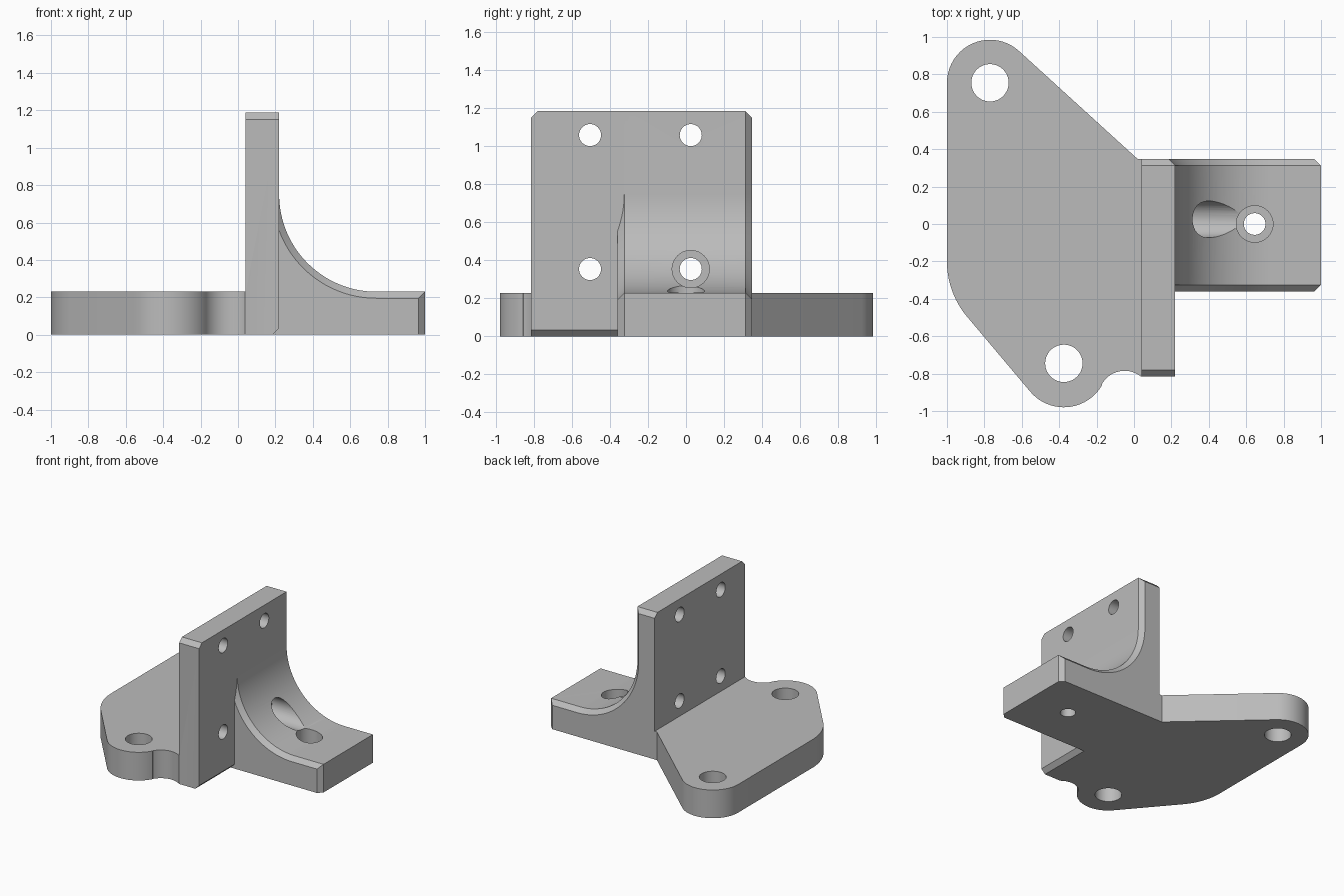
import bpy, bmesh
from math import cos, sin, radians, pi
from mathutils import Vector, Matrix

cube = bpy.data.objects.get("Cube")
if cube:
    bpy.data.objects.remove(cube, do_unlink=True)

grey = bpy.data.materials.new("plain grey")
grey.use_nodes = True
grey.diffuse_color = (0.5, 0.5, 0.5, 1)
grey.node_tree.nodes["Principled BSDF"].inputs["Base Color"].default_value = (0.5, 0.5, 0.5, 1)

BASE_H, WALL_H, CH = 0.23, 1.187, 0.035     # base height, wall height, chamfer
BACK, FACE = 0.04, 0.22                     # wall faces in x


def arc(cx, cy, r, start, end, n=20):
    steps = [radians(start + (end - start) * i / n) for i in range(n + 1)]
    return [(cx + r * cos(a), cy + r * sin(a)) for a in steps]


def finish(bm, name):
    bmesh.ops.recalc_face_normals(bm, faces=bm.faces)
    mesh = bpy.data.meshes.new(name)
    bm.to_mesh(mesh)
    bm.free()
    mesh.materials.append(grey)
    obj = bpy.data.objects.new(name, mesh)
    bpy.context.collection.objects.link(obj)
    return obj


def loft(name, sections):
    """Solid through rings of 3D points with equal counts."""
    bm = bmesh.new()
    rings = [[bm.verts.new(p) for p in s] for s in sections]
    for a, b in zip(rings, rings[1:]):
        for i in range(len(a)):
            j = (i + 1) % len(a)
            bm.faces.new((a[i], a[j], b[j], b[i]))
    bm.faces.new(rings[0])
    bm.faces.new(rings[-1])
    return finish(bm, name)


def at_y(profile, y):
    return [(x, y, z) for x, z in profile]


def combine(target, tool, operation):
    mod = target.modifiers.new(tool.name, 'BOOLEAN')
    mod.operation, mod.solver, mod.object = operation, 'EXACT', tool
    bpy.context.view_layer.objects.active = target
    bpy.ops.object.modifier_apply(modifier=mod.name)
    bpy.data.objects.remove(tool, do_unlink=True)


def drill(target, start, end, radius):
    a, b = Vector(start), Vector(end)
    bm = bmesh.new()
    turn = (b - a).to_track_quat('Z', 'Y').to_matrix().to_4x4()
    bmesh.ops.create_cone(bm, cap_ends=True, segments=40, radius1=radius, radius2=radius,
                          depth=(b - a).length, matrix=Matrix.Translation((a + b) / 2) @ turn)
    cutter = finish(bm, "drill")
    cutter.hide_render = True
    combine(target, cutter, 'DIFFERENCE')


# Curved brace and the wall above it, chamfered on both sides
def brace_profile(inset):
    curve = arc(0.74, 0.75, 0.52 + inset, 270, 180, 36)
    return [(BACK, 0), (1 - inset, 0), (1 - inset, BASE_H - inset), *curve,
            (FACE - inset, WALL_H - inset), (BACK, WALL_H - inset)]


bracket = loft("bracket", [at_y(brace_profile(inset), y) for inset, y in
                           ((CH, -0.36), (0, -0.325), (0, 0.312), (CH, 0.347))])


# Free side of the wall, with chamfered top corner and lower edge
def wall_profile(top):
    return [(BACK, 0), (FACE - CH, 0), (FACE, CH), (FACE, top), (BACK, top)]


wall = loft("wall_side", [at_y(wall_profile(top), y) for top, y in
                          ((WALL_H - CH, -0.815), (WALL_H, -0.815 + CH), (WALL_H, -0.3))])
combine(bracket, wall, 'UNION')

# Mounting base with two rounded ears
EARS = ((-0.77, 0.755), (-0.375, -0.745))
outline = (arc(*EARS[0], 0.23, 47, 180)
           + arc(-0.54, -0.2, 0.46, 180, 219)
           + arc(*EARS[1], 0.235, 219, 331)
           + arc(-0.05, -0.925, 0.14, 150, 51)
           + [(0.1, -0.8), (0.1, 0.3), (BACK, 0.347), (0.02, 0.347)])
base = loft("base", [[(x, y, z) for x, y in outline] for z in (0, BASE_H)])
combine(bracket, base, 'UNION')

# Mounting holes through the ears
for x, y in EARS:
    drill(bracket, (x, y, -0.1), (x, y, 0.4), 0.1)

# Four wall holes, the lower inner one with a screw access bore
for y in (-0.505, 0.025):
    for z in (0.355, 1.06):
        drill(bracket, (-0.1, y, z), (0.4, y, z), 0.058)
drill(bracket, (FACE, 0.025, 0.355), (0.9, 0.025, 0.355), 0.098)

# Counterbored hole in the foot of the brace
drill(bracket, (0.645, 0, -0.1), (0.645, 0, 0.3), 0.058)
drill(bracket, (0.645, 0, 0.12), (0.645, 0, 0.6), 0.098)

# Smooth the curved walls and keep the edges crisp
bpy.ops.object.select_all(action='DESELECT')
bracket.select_set(True)
bpy.context.view_layer.objects.active = bracket
bpy.ops.object.shade_smooth_by_angle(angle=radians(25))
